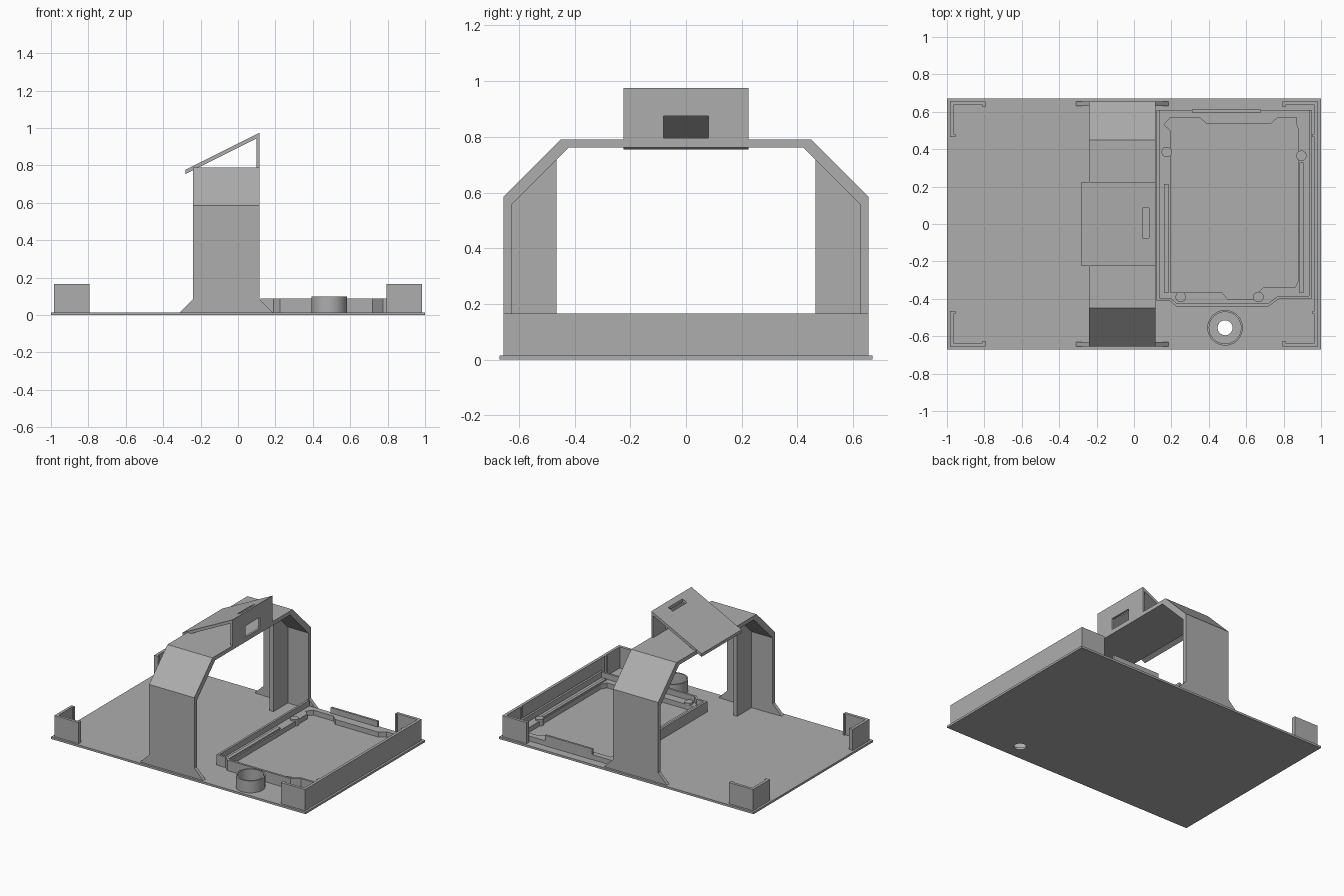
import bpy, bmesh
from math import sin, cos, tau
from mathutils import Vector

if "Cube" in bpy.data.objects:
    bpy.data.objects.remove(bpy.data.objects["Cube"])

grey = bpy.data.materials.new("matte grey")
grey.use_nodes = True
COLOUR = (0.42, 0.42, 0.42, 1)
grey.diffuse_color = COLOUR
grey.node_tree.nodes["Principled BSDF"].inputs["Base Color"].default_value = COLOUR

# axis -> how outline (a, b) and depth c map to x, y, z
PLACE = {
    "x": lambda a, b, c: (c, a, b),
    "y": lambda a, b, c: (a, c, b),
    "z": lambda a, b, c: (a, b, c),
}


def prism(name, loops, axis, lo, hi, slope=0.0):
    """Extrude an outline (first loop) with holes (other loops); slope lifts z along x."""
    bm = bmesh.new()
    for loop in loops:
        vs = [bm.verts.new(PLACE[axis](a, b, lo)) for a, b in loop]
        for i, v in enumerate(vs):
            bm.edges.new((vs[i - 1], v))
    bmesh.ops.triangle_fill(bm, edges=bm.edges[:], use_beauty=True)
    out = bmesh.ops.extrude_face_region(bm, geom=bm.faces[:], use_keep_orig=True)
    top = [g for g in out["geom"] if isinstance(g, bmesh.types.BMVert)]
    bmesh.ops.translate(bm, verts=top, vec=Vector(PLACE[axis](0, 0, hi - lo)))
    for v in bm.verts:
        v.co.z += slope * v.co.x
    bmesh.ops.recalc_face_normals(bm, faces=bm.faces[:])
    mesh = bpy.data.meshes.new(name)
    bm.to_mesh(mesh)
    bm.free()
    mesh.materials.append(grey)
    obj = bpy.data.objects.new(name, mesh)
    bpy.context.collection.objects.link(obj)
    return obj


def rect(a0, a1, b0, b1):
    return [(a0, b0), (a1, b0), (a1, b1), (a0, b1)]


def circle(x, y, r, n=40):
    return [(x + r * cos(tau * i / n), y + r * sin(tau * i / n)) for i in range(n)]


def smooth(obj):
    bpy.ops.object.select_all(action="DESELECT")
    obj.select_set(True)
    bpy.context.view_layer.objects.active = obj
    bpy.ops.object.shade_smooth_by_angle()


def flip(points, sx, sy):
    return [(x * sx, y * sy) for x, y in points]


FLOOR = 0.015
WALL_TOP = 0.165
RIM_TOP = 0.09
LEDGE_TOP = 0.05
CUP = (0.487, -0.555)

# Base plate with drain hole
prism("base_plate", [rect(-1, 1, -0.67, 0.67), circle(*CUP, 0.04)], "z", 0, FLOOR)

# Corner brackets, each with a thickened lip at its ends
corner = [(0.985, 0.655), (0.985, 0.465), (0.955, 0.465), (0.955, 0.48), (0.965, 0.48),
          (0.965, 0.635), (0.81, 0.635), (0.81, 0.625), (0.795, 0.625), (0.795, 0.655)]
for sx, side in ((1, "left"), (-1, "right")):
    for sy, end in ((1, "back"), (-1, "front")):
        prism(f"{end}_{side}_corner", [flip(corner, sx, sy)], "z", FLOOR, WALL_TOP)

# Full wall along one end
prism("end_wall", [rect(0.965, 0.985, -0.48, 0.48)], "z", FLOOR, WALL_TOP)

# Arch bridging the plate
outer = [(0.655, FLOOR), (0.655, 0.585), (0.45, 0.79)]
inner = [(0.42, 0.762), (0.627, 0.555), (0.627, FLOOR)]
arch = outer + flip(outer[::-1], -1, 1) + flip(inner[::-1], -1, 1) + inner
prism("arch", [arch], "x", -0.24, 0.115)

# Stiffening fins and foot gussets on both legs
fin = [(0.63, FLOOR), (0.63, 0.555), (0.465, 0.72), (0.465, FLOOR)]
for sy, end in ((1, "back"), (-1, "front")):
    prism(f"{end}_fin", [flip(fin, sy, 1)], "x", -0.077, -0.047)
    for x, dx, side in ((0.115, 0.07, "left"), (-0.24, -0.07, "right")):
        foot = [(x, FLOOR), (x + dx, FLOOR), (x, 0.085)]
        y0, y1 = sorted((sy * 0.63, sy * 0.655))
        prism(f"{end}_{side}_gusset", [foot], "y", y0, y1)

# Sloped hood with slot, and upright panel with window
HOOD_SLOPE = 0.5
prism("hood_roof", [rect(-0.28, 0.115, -0.225, 0.225), rect(0.045, 0.08, -0.075, 0.085)],
      "z", 0.895, 0.917, HOOD_SLOPE)
prism("hood_panel", [rect(-0.225, 0.225, 0.785, 0.955), rect(-0.08, 0.08, 0.795, 0.875)],
      "x", 0.1, 0.115)

# Tray: low inner ledge with a notched opening
tray_outer = [(0.12, 0.61), (0.12, -0.41), (0.19, -0.41), (0.225, -0.44), (0.72, -0.44),
              (0.775, -0.4), (0.95, -0.4), (0.95, 0.61)]
opening = [(0.16, 0.53), (0.195, 0.57), (0.35, 0.57), (0.39, 0.535), (0.73, 0.535),
           (0.77, 0.57), (0.87, 0.57), (0.87, 0.53), (0.88, 0.5), (0.88, -0.3),
           (0.86, -0.34), (0.69, -0.34), (0.66, -0.37), (0.64, -0.4), (0.5, -0.4),
           (0.47, -0.365), (0.195, -0.365), (0.195, 0.5)]
prism("tray_ledge", [tray_outer, opening], "z", FLOOR, LEDGE_TOP)

# Tray rim: a thin three-sided wall, plus a short tab at the back
rim_inner = [(0.935, 0.61), (0.935, -0.385), (0.77, -0.385), (0.715, -0.425),
             (0.23, -0.425), (0.195, -0.395), (0.135, -0.395), (0.135, 0.61)]
prism("tray_rim", [tray_outer + rim_inner], "z", FLOOR, RIM_TOP)
prism("tray_back_tab", [rect(0.31, 0.68, 0.597, 0.612)], "z", FLOOR, RIM_TOP)

# Tray side rails and locating pegs
prism("right_rail", [rect(0.16, 0.185, -0.37, 0.215)], "z", LEDGE_TOP, 0.06)
prism("left_rail", [rect(0.885, 0.905, -0.37, 0.33)], "z", LEDGE_TOP, 0.06)
for i, (x, y) in enumerate([(0.175, 0.385), (0.895, 0.365), (0.25, -0.39), (0.665, -0.39)]):
    smooth(prism(f"peg_{i + 1}", [circle(x, y, 0.028, 24)], "z", FLOOR, 0.062))

# Round cup ring around the drain hole
smooth(prism("cup_ring", [circle(*CUP, 0.095), circle(*CUP, 0.085)], "z", FLOOR, 0.1))
